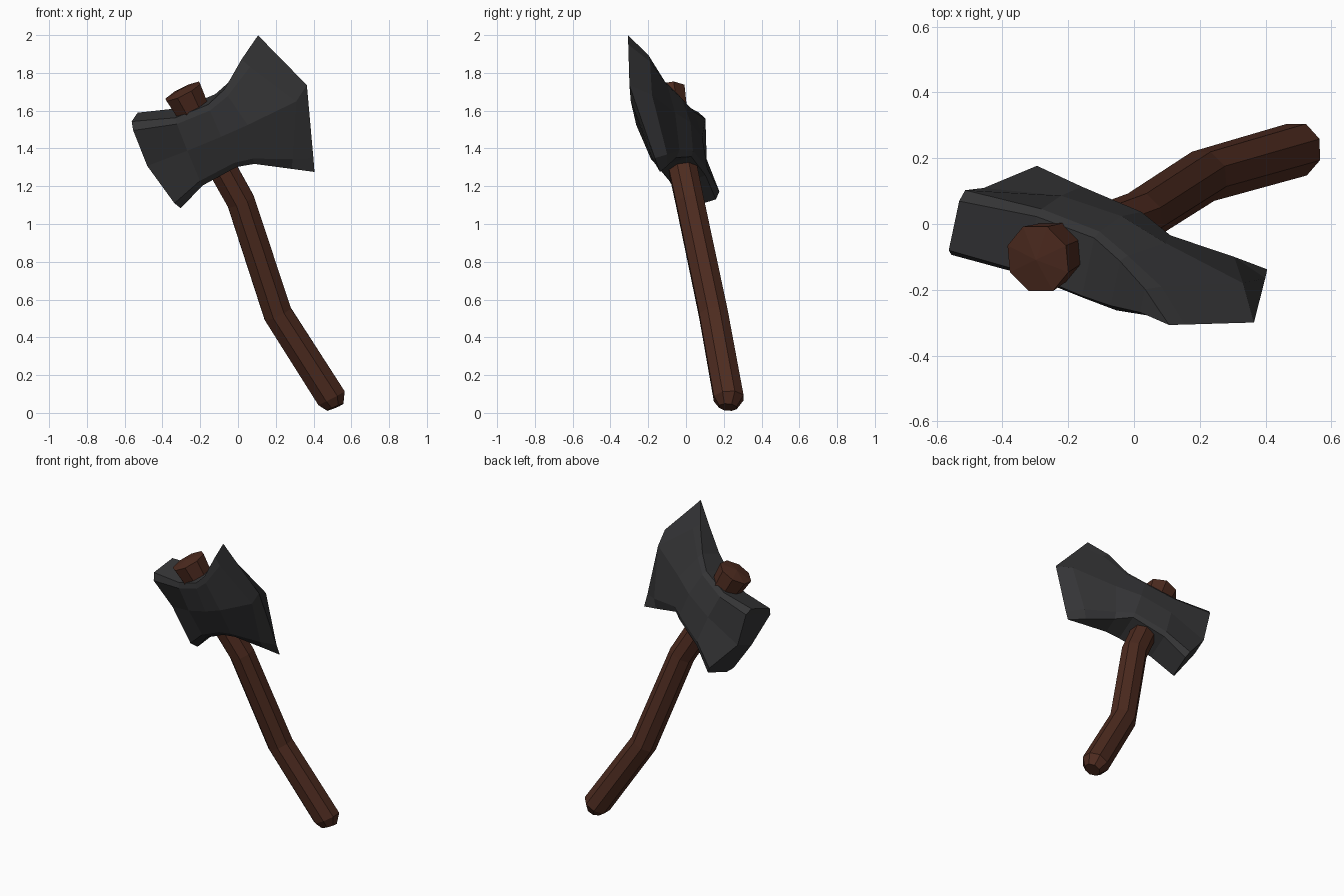
import bpy, bmesh, math
from mathutils import Vector

if "Cube" in bpy.data.objects:
    bpy.data.objects.remove(bpy.data.objects["Cube"])


def material(name, rgb):
    m = bpy.data.materials.new(name)
    m.diffuse_color = (*rgb, 1)
    m.use_nodes = True
    m.node_tree.nodes["Principled BSDF"].inputs["Base Color"].default_value = m.diffuse_color
    return m


def finish(bm, name, mat):
    bmesh.ops.recalc_face_normals(bm, faces=bm.faces[:])
    me = bpy.data.meshes.new(name)
    bm.to_mesh(me)
    bm.free()
    me.materials.append(mat)
    ob = bpy.data.objects.new(name, me)
    bpy.context.collection.objects.link(ob)


def bridge(bm, a, b):
    n = len(a)
    for i in range(n):
        j = (i + 1) % n
        bm.faces.new((a[i], a[j], b[j], b[i]))


# Handle: bent eight-sided stick, (centre, radius) from butt to knob
path = [((.515, .222, .03), .05), ((.495, .226, .078), .085),
        ((.21, .145, .525), .082), ((.015, .02, 1.12), .08),
        ((-.17, -.05, 1.45), .082), ((-.25, -.088, 1.62), .098),
        ((-.292, -.106, 1.702), .108)]
bm = bmesh.new()
pts = [Vector(p) for p, r in path]
rings = []
for i, (p, r) in enumerate(path):
    d = Vector((0, 0, 0))
    if i > 0:
        d += (pts[i] - pts[i - 1]).normalized()
    if i < len(pts) - 1:
        d += (pts[i + 1] - pts[i]).normalized()
    d.normalize()
    side = Vector((0, 1, 0)).cross(d).normalized()
    up = d.cross(side)
    ring = []
    for k in range(8):
        a = math.tau * (k + .5) / 8
        ring.append(bm.verts.new(pts[i] + r * (side * math.cos(a) + up * math.sin(a))))
    rings.append(ring)
for a, b in zip(rings, rings[1:]):
    bridge(bm, a, b)
bm.faces.new(rings[0])
tip = bm.verts.new(pts[-1] + (pts[-1] - pts[-2]).normalized() * .015)
for k in range(8):
    bm.faces.new((rings[-1][k], rings[-1][(k + 1) % 8], tip))
finish(bm, "handle", material("dark_wood", (.075, .024, .014)))

# Head frame: blade direction, handle direction, thickness direction
ORIGIN = Vector((-.162, -.05, 1.448))
UP = Vector((-.447, -.18, .88)).normalized()
BLADE = Vector((.873, -.304, .381))
BLADE = (BLADE - UP * BLADE.dot(UP)).normalized()
THICK = UP.cross(BLADE)


def place(u, v, w):
    return ORIGIN + BLADE * u + UP * v + THICK * w


# Head stations, poll to blade:
# u at top, middle, bottom; top and bottom height; half width at rim, shoulder, middle;
# sideways shift of the lower back and of the front
stations = [(-.305, -.346, -.28, .267, -.267, .08, .105, .06, 0, 0),
            (-.075, -.09, -.11, .193, -.2, .09, .108, .118, 0, 0),
            (.125, .12, .11, .19, -.18, .085, .1, .12, 0, -.018),
            (.24, .28, .2, .228, -.205, .055, .075, .1, -.03, -.035),
            (.386, .56, .36, .33, -.32, .03, .045, .06, -.03, -.015)]
bm = bmesh.new()
K = .84
loops = []
for ut, um, ub, ht, hb, wr, ws, wm, sb, sf in stations:
    rows = [(ut, ht, wr), (um + (ut - um) * K, ht * K, ws), (um, .01, wm),
            (um + (ub - um) * K, hb * K, ws), (ub, hb, wr)]
    back = [bm.verts.new(place(u, v, w + sb * i / 4)) for i, (u, v, w) in enumerate(rows)]
    front = [bm.verts.new(place(u, v, sf - w)) for u, v, w in rows]
    loops.append(back + front[::-1])
for a, b in zip(loops, loops[1:]):
    bridge(bm, a, b)

# Poll face
p = loops[0]
for i in range(4):
    bm.faces.new((p[i], p[i + 1], p[8 - i], p[9 - i]))

# Sharp cutting edge
edge = [bm.verts.new(place(*c)) for c in
        ((.523, .41, -.026), (.545, .345, -.03), (.645, .062, -.045),
         (.487, -.316, -.025), (.456, -.388, -.02))]
e = loops[-1]
for i in range(4):
    bm.faces.new((e[i], e[i + 1], edge[i + 1], edge[i]))
    bm.faces.new((e[9 - i], e[8 - i], edge[i + 1], edge[i]))
bm.faces.new((e[0], e[9], edge[0]))
bm.faces.new((e[4], e[5], edge[4]))
finish(bm, "axe_head", material("dark_iron", (.036, .036, .038)))
